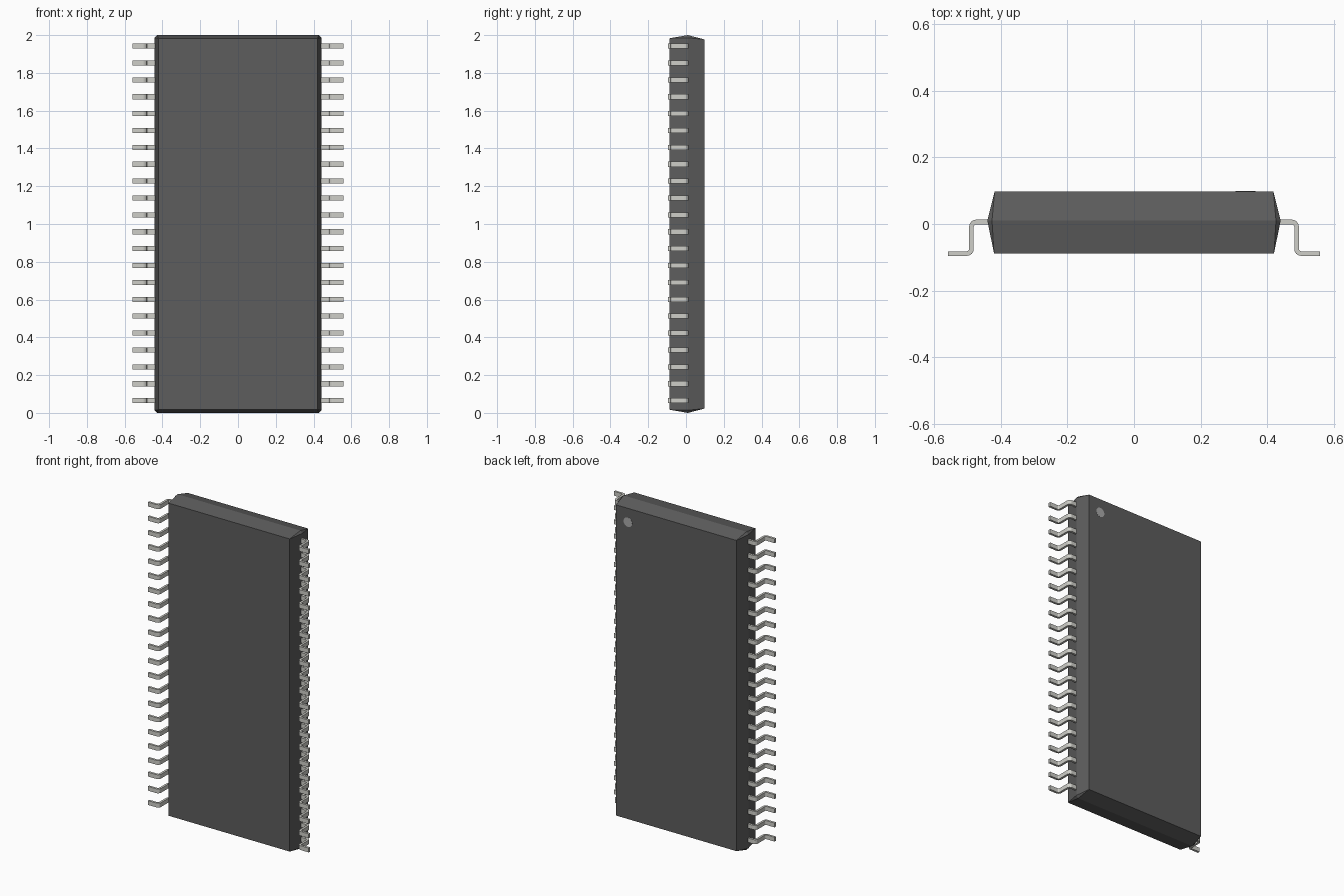
import bpy, bmesh
from math import sin, cos, pi
from mathutils import Vector, Matrix

if "Cube" in bpy.data.objects:
    bpy.data.objects.remove(bpy.data.objects["Cube"])


def material(name, rgb):
    m = bpy.data.materials.new(name)
    m.diffuse_color = (*rgb, 1)
    m.use_nodes = True
    m.node_tree.nodes["Principled BSDF"].inputs["Base Color"].default_value = m.diffuse_color
    return m


def add_object(name, bm, mat):
    bmesh.ops.recalc_face_normals(bm, faces=bm.faces)
    me = bpy.data.meshes.new(name)
    bm.to_mesh(me)
    bm.free()
    me.materials.append(mat)
    ob = bpy.data.objects.new(name, me)
    bpy.context.collection.objects.link(ob)
    return ob


plastic = material("dark_plastic", (0.11, 0.11, 0.11))
metal = material("lead_metal", (0.62, 0.62, 0.58))
mark = material("pale_mark", (0.4, 0.4, 0.4))

# Package body: tapers to front and back from a mid seam with clipped corners
BACK_Y, FRONT_Y, SEAM_Y, CLIP = 0.098, -0.088, 0.01, 0.014
bm = bmesh.new()
for sx in (-1, 1):
    for sz in (-1, 1):
        corners = [(0.419, BACK_Y, 0.977), (0.421, FRONT_Y, 0.983),
                   (0.441 - CLIP, SEAM_Y, 1.0), (0.441, SEAM_Y, 1.0 - CLIP)]
        for x, y, z in corners:
            bm.verts.new((sx * x, y, 1 + sz * z))
bmesh.ops.convex_hull(bm, input=bm.verts)
bmesh.ops.dissolve_limit(bm, angle_limit=0.002, verts=bm.verts, edges=bm.edges)
add_object("package_body", bm, plastic)

# Pin one marker: flush disc on the back face
bm = bmesh.new()
bmesh.ops.create_cone(bm, cap_ends=True, segments=24, radius1=0.03, radius2=0.03, depth=0.004,
                      matrix=Matrix.Translation((0.335, BACK_Y - 0.001, 1.89)) @ Matrix.Rotation(pi / 2, 4, 'X'))
add_object("pin_one_marker", bm, mark)

# Gull wing lead: bent strip profile, offset both ways from its centreline
R, HALF_T, WIDTH, STEPS = 0.014, 0.007, 0.027, 4
LEG_X, TOP_Y, FOOT_Y, TOE_X = 0.489, 0.006, -0.089, 0.559
path = [(0.42, TOP_Y, 0, 1)]                     # x, y, normal x, normal y
for i in range(STEPS + 1):                       # shoulder bend
    a = pi / 2 * (1 - i / STEPS)
    path.append((LEG_X - R + R * cos(a), TOP_Y - R + R * sin(a), cos(a), sin(a)))
for i in range(STEPS + 1):                       # ankle bend
    a = pi + pi / 2 * i / STEPS
    path.append((LEG_X + R + R * cos(a), FOOT_Y + R + R * sin(a), -cos(a), -sin(a)))
path.append((TOE_X, FOOT_Y, 0, 1))

COUNT, FIRST_Z, LAST_Z = 22, 0.065, 1.942
bm = bmesh.new()
sides = [[bm.verts.new((x + s * HALF_T * nx, y + s * HALF_T * ny, FIRST_Z - WIDTH / 2))
          for x, y, nx, ny in path] for s in (1, -1)]
strip = [bm.faces.new((sides[0][i], sides[0][i + 1], sides[1][i + 1], sides[1][i]))
         for i in range(len(path) - 1)]
ext = bmesh.ops.extrude_face_region(bm, geom=strip, use_keep_orig=True)
bmesh.ops.translate(bm, vec=Vector((0, 0, WIDTH)),
                    verts=[g for g in ext["geom"] if isinstance(g, bmesh.types.BMVert)])
leads = add_object("leads", bm, metal)

# Repeat the lead up the side, then mirror to the other side
arr = leads.modifiers.new("row", 'ARRAY')
arr.count = COUNT
arr.use_relative_offset = False
arr.use_constant_offset = True
arr.constant_offset_displace = (0, 0, (LAST_Z - FIRST_Z) / (COUNT - 1))
leads.modifiers.new("other_side", 'MIRROR')
